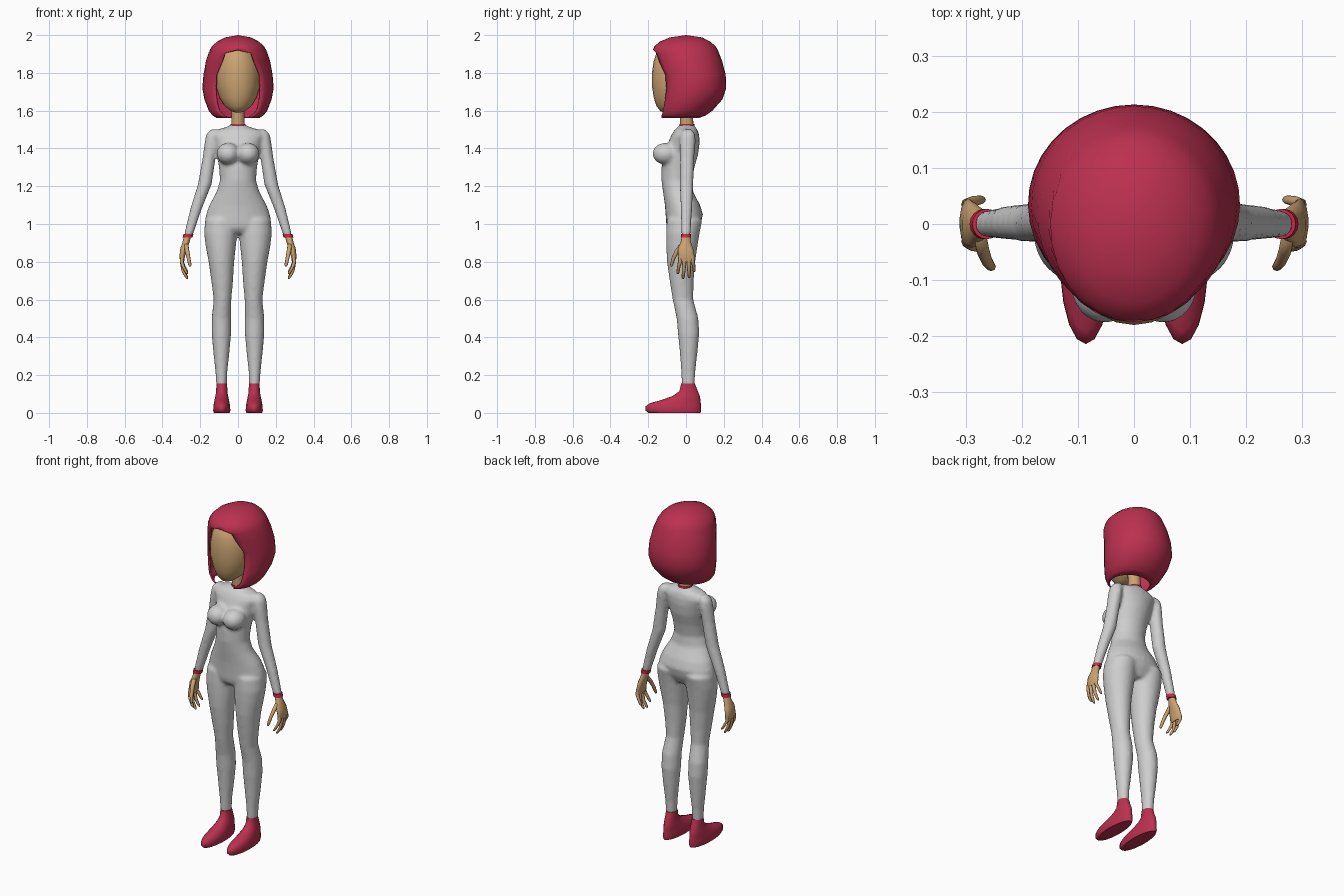
import bpy, bmesh, math
from mathutils import Matrix


def material(name, rgb):
    m = bpy.data.materials.new(name)
    m.diffuse_color = (*rgb, 1)
    return m


SUIT = material("light grey", (0.62, 0.62, 0.62))
SKIN = material("tan skin", (0.60, 0.37, 0.17))
RED = material("crimson", (0.50, 0.03, 0.08))
TRIM = material("bright red trim", (0.62, 0.02, 0.06))


def loft(bm, rings, n=16, side=1, cap=True):
    """Stack horizontal ellipses (cx, cy, z, rx, ry, gap angle at the front)."""
    rows = []
    for cx, cy, z, rx, ry, *gap in rings:
        g = gap[0] if gap else 0
        row = []
        for i in range(n + (1 if gap else 0)):
            a = g + (2 * math.pi - 2 * g) * i / n
            row.append(bm.verts.new((side * (cx + rx * math.sin(a)), cy - ry * math.cos(a), z)))
        rows.append(row)
    k = len(rows[0])
    for a, b in zip(rows, rows[1:]):
        for i in range(k if k == n else n):
            j = (i + 1) % k
            bm.faces.new((a[i], a[j], b[j], b[i]))
    if cap:
        bm.faces.new(rows[0])
        bm.faces.new(rows[-1])


def depth(rings, cx=0):
    """Turn (z, rx, front y, back y) into ellipse rings."""
    return [(cx, (f + b) / 2, z, rx, (b - f) / 2) for z, rx, f, b in rings]


def finish(name, bm, mat, angle=60):
    bmesh.ops.remove_doubles(bm, verts=bm.verts, dist=1e-5)
    bmesh.ops.recalc_face_normals(bm, faces=bm.faces)
    me = bpy.data.meshes.new(name)
    bm.to_mesh(me)
    bm.free()
    me.materials.append(mat)
    ob = bpy.data.objects.new(name, me)
    bpy.context.collection.objects.link(ob)
    bpy.ops.object.select_all(action='DESELECT')
    ob.select_set(True)
    bpy.context.view_layer.objects.active = ob
    bpy.ops.object.shade_smooth_by_angle(angle=math.radians(angle))
    return ob


# Bodysuit: torso, bust, arms and legs fused into one smooth skin
bm = bmesh.new()
loft(bm, depth([
    (0.95, 0.10, -0.08, 0.05), (0.975, 0.165, -0.10, 0.065), (1.0, 0.176, -0.105, 0.078),
    (1.05, 0.170, -0.108, 0.09), (1.10, 0.152, -0.112, 0.075), (1.17, 0.114, -0.122, 0.038),
    (1.23, 0.096, -0.13, 0.032), (1.30, 0.101, -0.13, 0.045), (1.37, 0.112, -0.115, 0.065),
    (1.43, 0.125, -0.095, 0.072), (1.47, 0.143, -0.078, 0.07), (1.497, 0.122, -0.062, 0.062),
    (1.512, 0.065, -0.045, 0.05), (1.527, 0.036, -0.031, 0.041)]), 24)
for s in (-1, 1):
    bust = Matrix.Translation((s * 0.052, -0.108, 1.372)) @ Matrix.Diagonal((0.062, 0.07, 0.058, 1))
    bmesh.ops.create_uvsphere(bm, u_segments=16, v_segments=12, radius=1, matrix=bust)
    # arm
    loft(bm, [
        (0.263, 0, 0.94, 0.024, 0.025), (0.222, 0.002, 1.08, 0.031, 0.031),
        (0.176, 0.003, 1.21, 0.037, 0.036), (0.153, 0.006, 1.35, 0.035, 0.038),
        (0.141, 0.008, 1.43, 0.036, 0.043), (0.135, 0.01, 1.475, 0.034, 0.04),
        (0.128, 0.01, 1.5, 0.018, 0.023)], 16, s)
    # leg
    loft(bm, [
        (0.087, 0.012, 0.14, 0.028, 0.034), (0.088, 0.012, 0.22, 0.032, 0.038),
        (0.088, 0.014, 0.32, 0.043, 0.047), (0.088, 0.014, 0.42, 0.052, 0.057),
        (0.088, 0.008, 0.50, 0.052, 0.058), (0.082, -0.016, 0.60, 0.047, 0.055),
        (0.084, -0.023, 0.70, 0.058, 0.064), (0.088, -0.026, 0.80, 0.068, 0.075),
        (0.091, -0.022, 0.88, 0.080, 0.083), (0.092, -0.017, 0.95, 0.088, 0.089),
        (0.09, -0.008, 1.02, 0.085, 0.094), (0.085, -0.008, 1.06, 0.05, 0.06)], 20, s)
body = finish("bodysuit", bm, SUIT)
rm = body.modifiers.new("fuse", 'REMESH')
rm.mode = 'VOXEL'
rm.voxel_size = 0.01
rm.use_smooth_shade = True
sm = body.modifiers.new("soften", 'SMOOTH')
sm.factor = 0.5
sm.iterations = 5

# Head and neck
bm = bmesh.new()
loft(bm, depth([
    (1.59, 0.012, -0.115, -0.085), (1.597, 0.036, -0.135, -0.055), (1.625, 0.072, -0.157, 0.01),
    (1.67, 0.100, -0.171, 0.06), (1.73, 0.116, -0.18, 0.08), (1.80, 0.120, -0.18, 0.09),
    (1.86, 0.110, -0.172, 0.09), (1.91, 0.085, -0.155, 0.08), (1.95, 0.04, -0.10, 0.04)]), 24)
finish("head", bm, SKIN)
bm = bmesh.new()
loft(bm, [(0, 0.005, 1.50, 0.037, 0.036), (0, 0.003, 1.57, 0.034, 0.034), (0, -0.005, 1.66, 0.036, 0.038)])
finish("neck", bm, SKIN)
bm = bmesh.new()
loft(bm, [(0, 0.005, 1.519, 0.041, 0.041), (0, 0.005, 1.529, 0.039, 0.039)])
finish("collar", bm, TRIM, 30)

# Bob hair: a shell open at the face and underneath
# (z, half width, front y, back y, half width of the face opening)
HAIR = [
    (1.562, 0.115, -0.145, 0.07, 0.06), (1.575, 0.135, -0.153, 0.105, 0.078),
    (1.60, 0.155, -0.158, 0.14, 0.102), (1.66, 0.178, -0.152, 0.193, 0.115),
    (1.72, 0.189, -0.143, 0.213, 0.118), (1.79, 0.183, -0.15, 0.21, 0.115),
    (1.86, 0.171, -0.166, 0.192, 0.085), (1.905, 0.156, -0.176, 0.175, 0.068),
    (1.922, 0.149, -0.175, 0.168, 0), (1.94, 0.138, -0.168, 0.157, 0),
    (1.965, 0.112, -0.14, 0.13, 0), (1.988, 0.067, -0.085, 0.085, 0), (2.0, 0, 0, 0, 0)]
bm = bmesh.new()
loft(bm, [(0, (f + b) / 2, z, rx, (b - f) / 2, math.asin(e / rx) if e else 0)
          for z, rx, f, b, e in HAIR], 28, cap=False)
hair = finish("bob_hair", bm, RED)
sol = hair.modifiers.new("thickness", 'SOLIDIFY')
sol.thickness = 0.008
sol.offset = -1

for s, label in ((-1, "right"), (1, "left")):
    # Shoe
    bm = bmesh.new()
    loft(bm, depth([
        (0.0, 0.042, -0.20, 0.077), (0.012, 0.046, -0.214, 0.08), (0.035, 0.045, -0.214, 0.08),
        (0.052, 0.042, -0.19, 0.078), (0.068, 0.039, -0.13, 0.077), (0.09, 0.034, -0.07, 0.073),
        (0.115, 0.030, -0.035, 0.063), (0.155, 0.029, -0.025, 0.047)], 0.086), 18, s)
    finish(label + "_shoe", bm, RED)
    # Wrist cuff
    bm = bmesh.new()
    loft(bm, [(0.267, 0, 0.928, 0.026, 0.027), (0.262, 0, 0.948, 0.026, 0.027)], 16, s)
    finish(label + "_cuff", bm, TRIM, 30)
    # Hand: palm, four curled fingers, thumb
    bm = bmesh.new()
    loft(bm, [
        (0.295, 0.004, 0.80, 0.010, 0.038), (0.296, 0.002, 0.825, 0.015, 0.044),
        (0.287, -0.002, 0.87, 0.019, 0.04), (0.275, -0.001, 0.905, 0.019, 0.027),
        (0.266, 0, 0.94, 0.020, 0.021)], 14, s)
    for y, dy, tip in ((-0.031, -0.012, 0.735), (-0.009, -0.006, 0.71), (0.014, 0.003, 0.715), (0.035, 0.008, 0.745)):
        loft(bm, [
            (0.268, y + dy, tip, 0.004, 0.004), (0.273, y + dy, tip + 0.008, 0.008, 0.008),
            (0.290, y + dy * 0.6, tip + 0.04, 0.009, 0.0095), (0.298, y, 0.80, 0.010, 0.011),
            (0.295, y, 0.83, 0.010, 0.010)], 8, s)
    loft(bm, [
        (0.254, -0.078, 0.775, 0.004, 0.004), (0.255, -0.076, 0.785, 0.009, 0.008),
        (0.262, -0.066, 0.82, 0.010, 0.011), (0.270, -0.045, 0.86, 0.012, 0.014),
        (0.275, -0.02, 0.895, 0.012, 0.014)], 8, s)
    finish(label + "_hand", bm, SKIN)
